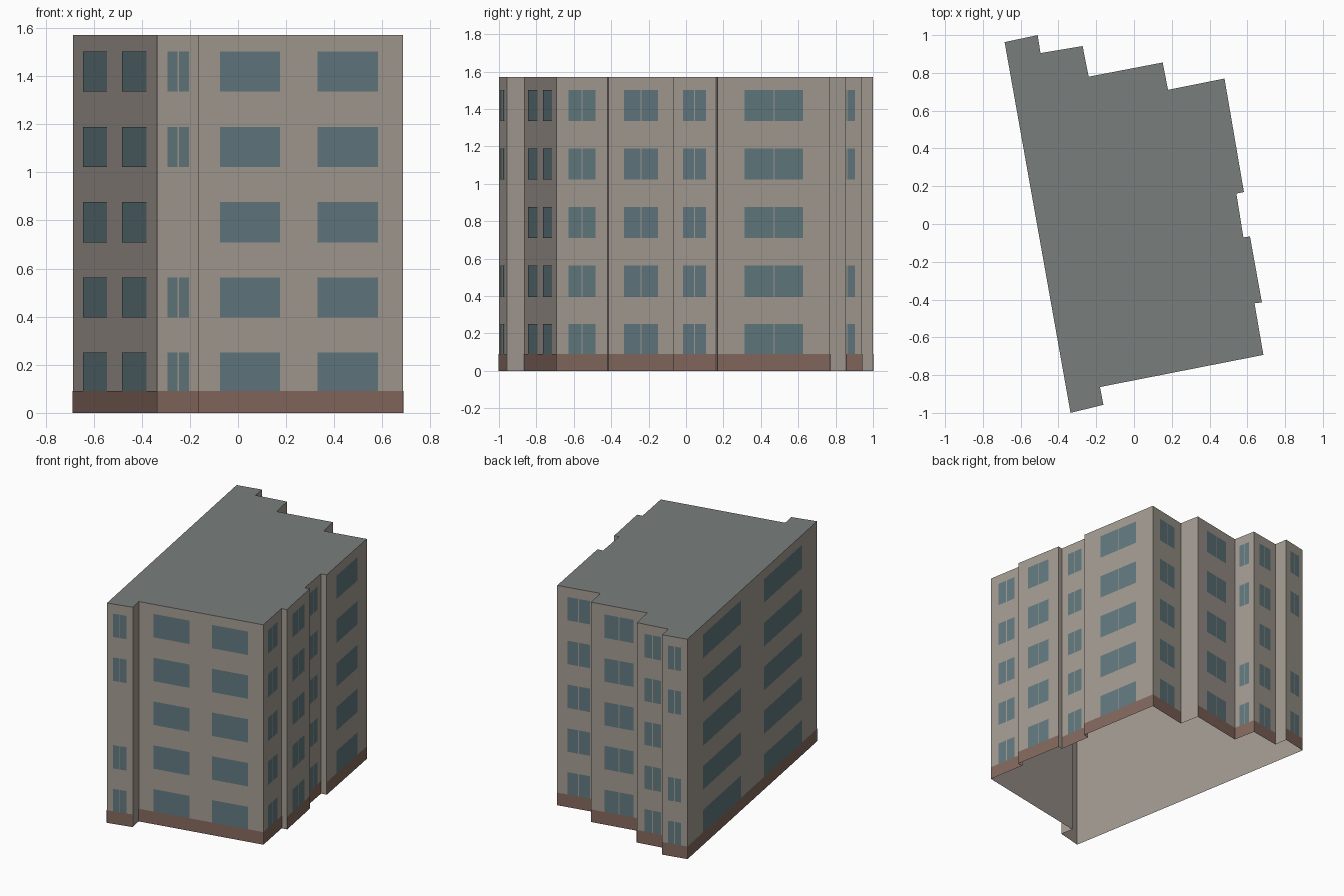
import bpy
from mathutils import Vector

if "Cube" in bpy.data.objects:
    bpy.data.objects.remove(bpy.data.objects["Cube"])

HEIGHT = 1.57
BASE_TOP = 0.09
ROWS = [0.083 + 0.313 * i for i in range(5)]
WIN_H = 0.167

# Footprint corners, clockwise seen from above, starting at back left
corners = [Vector(p) for p in [
    (-0.685, 0.963), (-0.51, 1.0), (-0.495, 0.905), (-0.272, 0.942),
    (-0.24, 0.78), (0.152, 0.855), (0.18, 0.71), (0.479, 0.77),
    (0.582, 0.169), (0.542, 0.161), (0.579, -0.071), (0.614, -0.066),
    (0.677, -0.415), (0.638, -0.42), (0.685, -0.693), (-0.18, -0.863),
    (-0.162, -0.957), (-0.336, -1.0)]]

# Windows per wall: PAIR = two panes with a thin mullion, WIDE = two single windows
PAIR, WIDE = "pair", "wide"
styles = {0: PAIR, 2: PAIR, 3: PAIR, 4: PAIR, 6: PAIR, 7: PAIR, 9: PAIR,
          11: PAIR, 13: PAIR, 14: WIDE, 16: PAIR, 17: WIDE}


def material(name, rgb):
    m = bpy.data.materials.new(name)
    m.diffuse_color = (*rgb, 1)
    m.use_nodes = True
    m.node_tree.nodes["Principled BSDF"].inputs["Base Color"].default_value = m.diffuse_color
    return m


def add_object(name, faces, mat):
    verts, polys = [], []
    for f in faces:
        polys.append(range(len(verts), len(verts) + len(f)))
        verts += f
    mesh = bpy.data.meshes.new(name)
    mesh.from_pydata(verts, [], [list(p) for p in polys])
    mesh.materials.append(mat)
    bpy.context.collection.objects.link(bpy.data.objects.new(name, mesh))


def panel(i, t0, t1, z0, z1, offset=0.0):
    """Upright rectangle on wall i between fractions t0 and t1, facing out."""
    a, b = corners[i], corners[(i + 1) % len(corners)]
    d = (b - a).normalized()
    out = Vector((-d.y, d.x)) * offset
    p, q = a.lerp(b, t0) + out, a.lerp(b, t1) + out
    return [(q.x, q.y, z0), (p.x, p.y, z0), (p.x, p.y, z1), (q.x, q.y, z1)]


def wall_length(i):
    return (corners[(i + 1) % len(corners)] - corners[i]).length


# Outer walls (hollow, open underneath) and flat roof
walls = [panel(i, 0, 1, 0, HEIGHT) for i in range(len(corners))]
roof = [[(c.x, c.y, HEIGHT) for c in reversed(corners)]]

# Base band and window panes on the main walls
base, panes = [], []
for i, style in styles.items():
    base.append(panel(i, 0, 1, 0, BASE_TOP, 0.002))
    if style == PAIR:
        gap = 0.003 / wall_length(i)
        spans = [(0.24, 0.5 - gap), (0.5 + gap, 0.76)]
    else:
        spans = [(0.12, 0.41), (0.59, 0.88)]
    for row, z in enumerate(ROWS):
        if row == 2 and wall_length(i) < 0.2:
            continue  # narrow walls have no window on the middle floor
        # ground floor panes stop at the top of the base band
        z0 = max(z, BASE_TOP)
        panes += [panel(i, s, e, z0, z + WIN_H, 0.002) for s, e in spans]

add_object("walls", walls, material("wall_render", (0.37, 0.33, 0.29)))
add_object("roof", roof, material("roof_grey", (0.19, 0.21, 0.20)))
add_object("base_band", base, material("base_brown", (0.23, 0.14, 0.11)))
add_object("windows", panes, material("window_glass", (0.12, 0.19, 0.21)))
